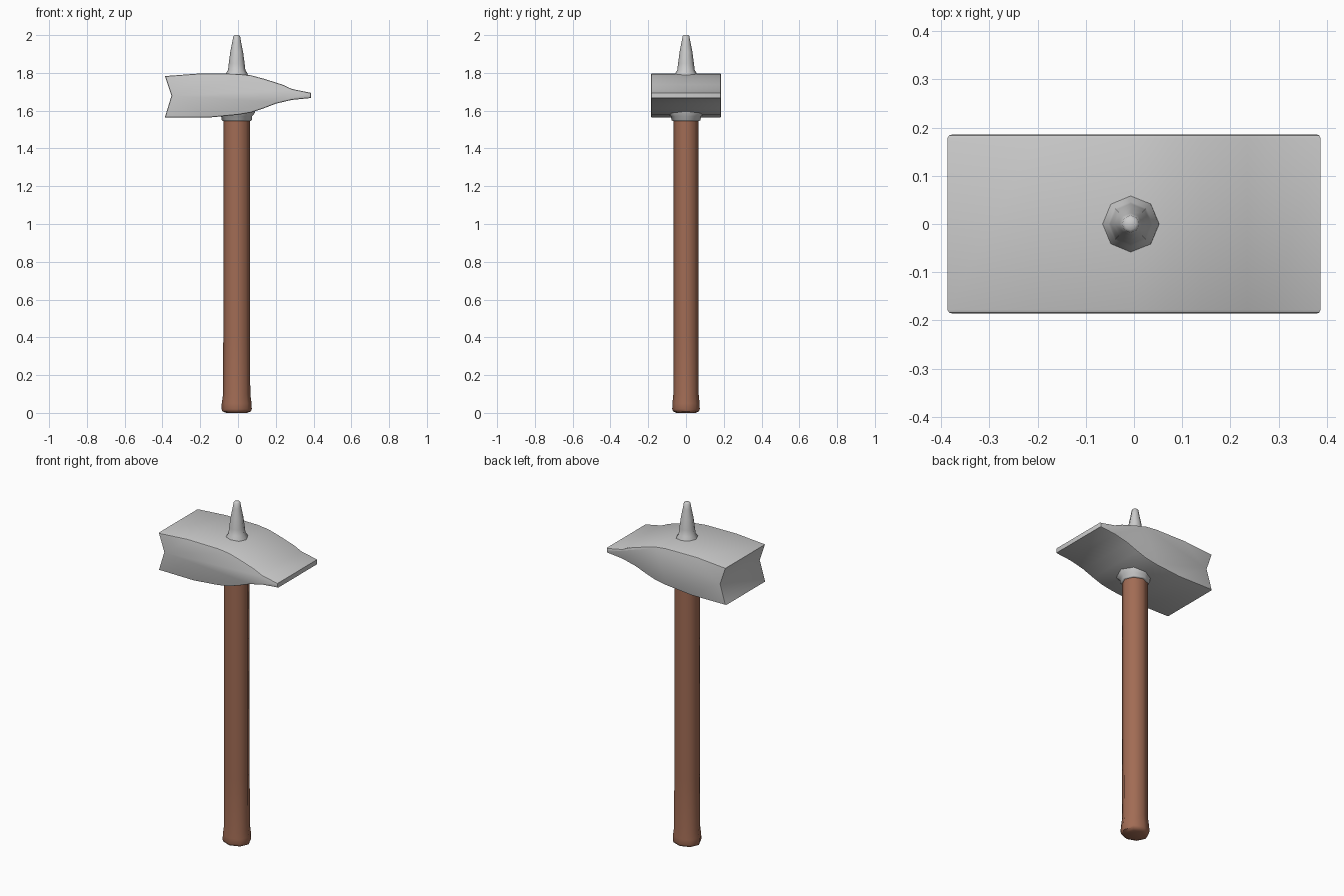
import bpy, bmesh, math

if "Cube" in bpy.data.objects:
    bpy.data.objects.remove(bpy.data.objects["Cube"])

CX = -0.007  # axis of handle and spike
wood = bpy.data.materials.new("wood")
wood.diffuse_color = (0.36, 0.15, 0.09, 1)
wood.use_nodes = True
wood.node_tree.nodes["Principled BSDF"].inputs["Base Color"].default_value = wood.diffuse_color


def finish(bm, name, angle, mat=None):
    bmesh.ops.recalc_face_normals(bm, faces=bm.faces)
    me = bpy.data.meshes.new(name)
    bm.to_mesh(me)
    bm.free()
    me.shade_smooth()
    me.set_sharp_from_angle(angle=math.radians(angle))
    if mat:
        me.materials.append(mat)
    ob = bpy.data.objects.new(name, me)
    bpy.context.collection.objects.link(ob)
    return ob


def lathe(name, rings, mat=None, angle=50, sides=8):
    """Stack octagonal rings of (x radius, y radius, z) and cap both ends."""
    bm = bmesh.new()
    loops = []
    for rx, ry, z in rings:
        loops.append([bm.verts.new((CX + rx * math.cos(math.tau * i / sides),
                                    ry * math.sin(math.tau * i / sides), z))
                      for i in range(sides)])
    for a, b in zip(loops, loops[1:]):
        for i in range(sides):
            j = (i + 1) % sides
            bm.faces.new((a[i], a[j], b[j], b[i]))
    bm.faces.new(loops[0][::-1])
    bm.faces.new(loops[-1])
    return finish(bm, name, angle, mat)


# Hammer head: side profile with notched face and wedge, extruded along y
profile = [(-0.387, 1.565), (-0.352, 1.68), (-0.387, 1.783), (-0.2, 1.797),
           (0.0, 1.795), (0.07, 1.787), (0.14, 1.768), (0.235, 1.738),
           (0.285, 1.715), (0.387, 1.694), (0.387, 1.667), (0.285, 1.657),
           (0.2, 1.637), (0.13, 1.61), (0.07, 1.59), (0.0, 1.578), (-0.16, 1.563)]
bm = bmesh.new()
face = bm.faces.new([bm.verts.new((x, -0.186, z)) for x, z in profile])
ext = bmesh.ops.extrude_face_region(bm, geom=[face])
bmesh.ops.translate(bm, vec=(0, 0.372, 0),
                    verts=[v for v in ext["geom"] if isinstance(v, bmesh.types.BMVert)])
rim = [e for e in bm.edges if abs(e.verts[0].co.y - e.verts[1].co.y) < 1e-5]
bmesh.ops.bevel(bm, geom=rim, offset=0.008, segments=2, profile=0.5, affect="EDGES")
finish(bm, "hammer_head", 40)

# Spike on top, flared where it meets the head
lathe("top_spike", [(0.062, 0.062, 1.775), (0.058, 0.058, 1.796), (0.046, 0.046, 1.815),
                    (0.042, 0.042, 1.85), (0.034, 0.034, 1.91),
                    (0.023, 0.023, 1.965), (0.018, 0.018, 1.994), (0.012, 0.012, 2.0)])

# Grey collar under the head
lathe("collar", [(0.073, 0.07, 1.545), (0.08, 0.077, 1.55), (0.082, 0.08, 1.57),
                 (0.098, 0.105, 1.59), (0.098, 0.105, 1.61)])

# Wooden handle with flared butt
lathe("handle", [(0.055, 0.05, 0.0), (0.076, 0.069, 0.008), (0.08, 0.073, 0.02),
                 (0.079, 0.072, 0.05), (0.072, 0.067, 0.1), (0.071, 0.066, 0.4),
                 (0.071, 0.066, 1.2), (0.071, 0.066, 1.56)], wood)
